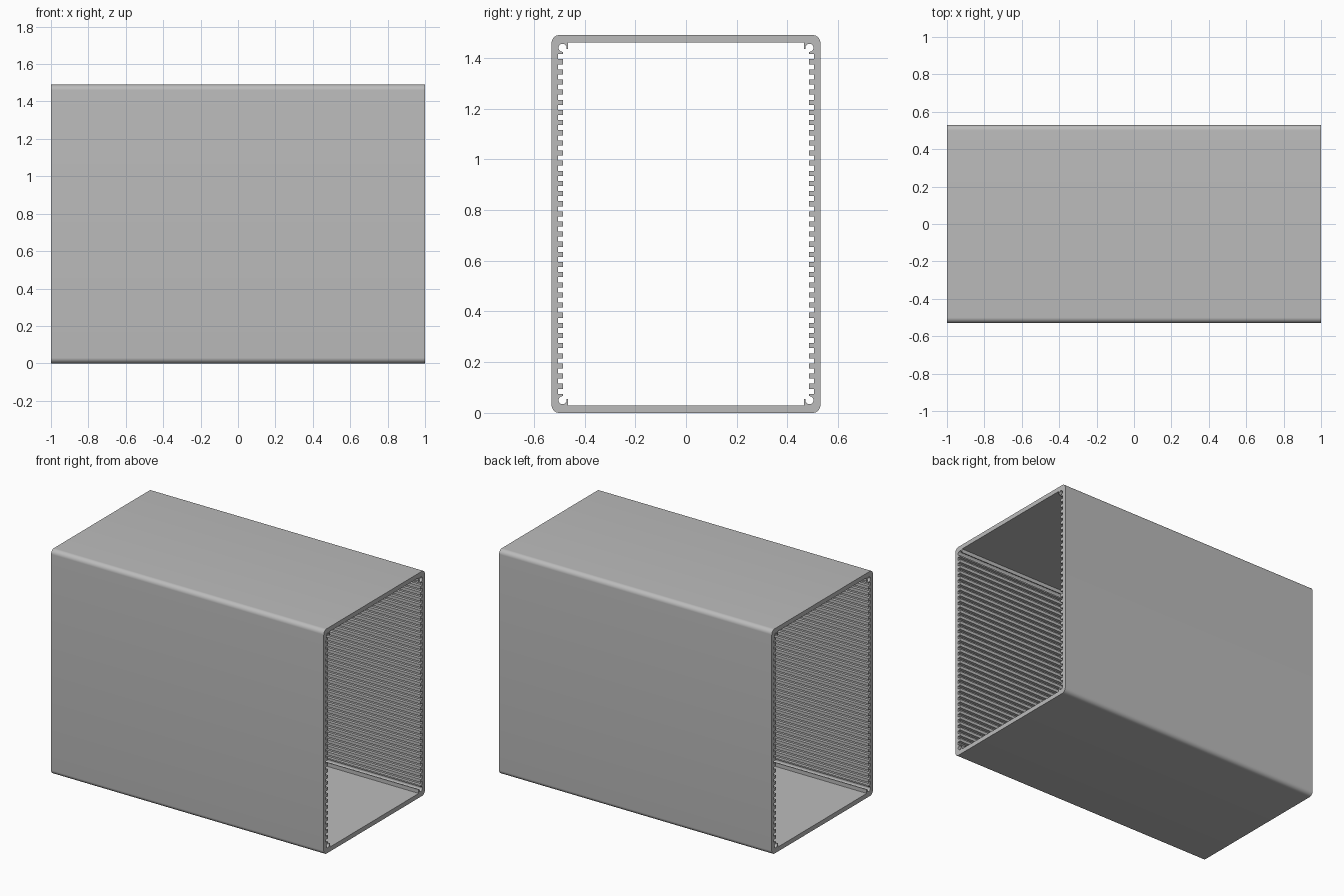
import bpy, bmesh
from math import radians, sin, cos

cube = bpy.data.objects.get("Cube")
if cube:
    bpy.data.objects.remove(cube, do_unlink=True)

LENGTH, HALF_Y, HEIGHT = 2.0, 0.53, 1.49
MID, HALF_Z = HEIGHT / 2, HEIGHT / 2
RADIUS = 0.03        # outer corner rounding
WALL_Y = 0.505       # inner wall face
RIB_Y = 0.485        # tips of the card guide ribs
PITCH, RIB = 0.04, 0.02
PORT_Y, PORT_Z, PORT_R = 0.487, HALF_Z - 0.05, 0.016


def arc(cy, cz, r, start, end, steps):
    """Points on a circular arc, angles in degrees."""
    angles = [radians(start + (end - start) * i / steps) for i in range(steps + 1)]
    return [(cy + r * cos(a), cz + r * sin(a)) for a in angles]


def mirrored(quarter):
    """Closed loop from the quarter running from the side middle to the top middle."""
    half = quarter + [(-y, z) for y, z in reversed(quarter)]
    return half + [(-y, -z) for y, z in half]


# Outer rounded rectangle
outer = mirrored(arc(HALF_Y - RADIUS, HALF_Z - RADIUS, RADIUS, 0, 90, 10))

# Inner outline: middle rib, repeated ribs, then the open screw port
inner_quarter = [(RIB_Y, RIB / 2), (WALL_Y, RIB / 2)]
for k in range(1, 17):
    low, high = k * PITCH - RIB / 2, k * PITCH + RIB / 2
    inner_quarter += [(WALL_Y, low), (RIB_Y, low), (RIB_Y, high), (WALL_Y, high)]
port_low = 17 * PITCH - RIB / 2
inner_quarter += [(WALL_Y, port_low), (RIB_Y, port_low)]
inner_quarter += arc(PORT_Y, PORT_Z, PORT_R, -97, 190, 20)
lug_y, lug_z = 0.465, HALF_Z - 0.055
inner_quarter += [(PORT_Y - PORT_R, lug_z), (lug_y, lug_z), (lug_y, HALF_Z - 0.03)]
inner = mirrored(inner_quarter)

# Fill the section between both outlines and extrude it along x
bm = bmesh.new()
edges = []
for loop in (outer, inner):
    verts = [bm.verts.new((-LENGTH / 2, y, MID + z)) for y, z in loop]
    edges += [bm.edges.new((v, verts[i - 1])) for i, v in enumerate(verts)]
bmesh.ops.triangle_fill(bm, edges=edges, use_beauty=True)
result = bmesh.ops.extrude_face_region(bm, geom=bm.faces[:], use_keep_orig=True)
moved = [g for g in result["geom"] if isinstance(g, bmesh.types.BMVert)]
bmesh.ops.translate(bm, verts=moved, vec=(LENGTH, 0, 0))
bmesh.ops.recalc_face_normals(bm, faces=bm.faces[:])
mesh = bpy.data.meshes.new("enclosure_sleeve")
bm.to_mesh(mesh)
bm.free()

sleeve = bpy.data.objects.new("enclosure_sleeve", mesh)
bpy.context.collection.objects.link(sleeve)

# Plain grey metal
grey = bpy.data.materials.new("grey_metal")
grey.use_nodes = True
colour = (0.5, 0.5, 0.5, 1)
grey.diffuse_color = colour
grey.node_tree.nodes["Principled BSDF"].inputs["Base Color"].default_value = colour
mesh.materials.append(grey)

# Smooth rounded corners, sharp rib edges
bpy.ops.object.select_all(action="DESELECT")
sleeve.select_set(True)
bpy.context.view_layer.objects.active = sleeve
bpy.ops.object.shade_smooth_by_angle(angle=radians(30))
